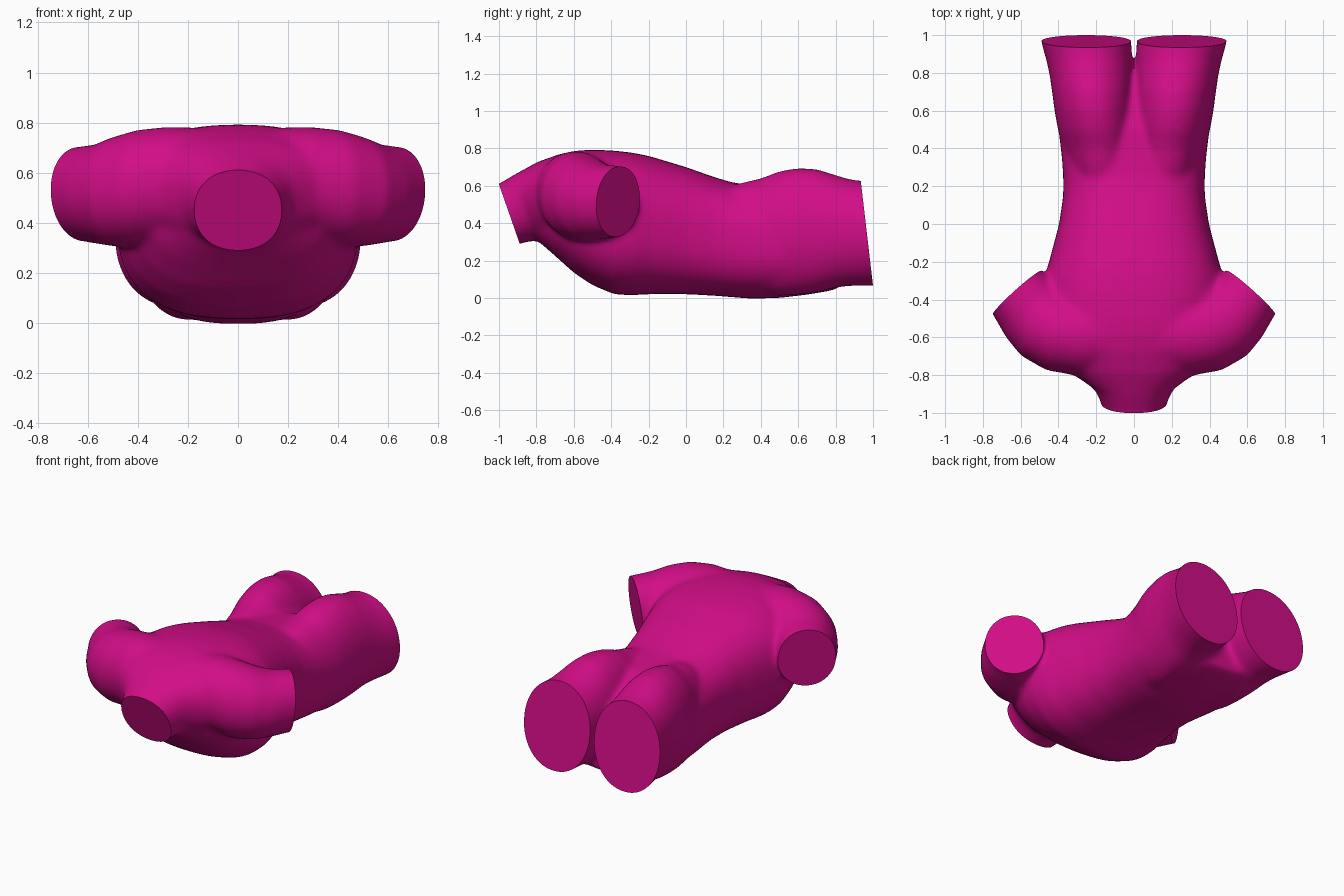
import bpy, bmesh, math
from mathutils import Vector, Matrix

if "Cube" in bpy.data.objects:
    bpy.data.objects.remove(bpy.data.objects["Cube"])

SEG = 48


def frame(direction):
    n = Vector(direction).normalized()
    u = Vector((0, 0, 1)).cross(n).normalized()
    return u, n.cross(u), n


def loft(bm, rings, p=2.0):
    """Closed skin through rings of (centre, direction, half width, half height)."""
    loops = []
    for c, d, ru, rv in rings:
        u, v, _ = frame(d)
        loop = []
        for i in range(SEG):
            a = math.tau * i / SEG
            ca, sa = math.cos(a), math.sin(a)
            x = math.copysign(abs(ca) ** (2 / p), ca) * ru
            y = math.copysign(abs(sa) ** (2 / p), sa) * rv
            loop.append(bm.verts.new(Vector(c) + u * x + v * y))
        loops.append(loop)
    for a, b in zip(loops, loops[1:]):
        for i in range(SEG):
            j = (i + 1) % SEG
            bm.faces.new((a[i], a[j], b[j], b[i]))
    bm.faces.new(loops[0][::-1])
    bm.faces.new(loops[-1])


def cutter(name, centre, direction, wide, high, deep=0.4):
    """Box whose near face lies on the cut plane."""
    u, v, n = frame(direction)
    bm = bmesh.new()
    bmesh.ops.create_cube(bm, size=1)
    rot = Matrix((u, v, n)).transposed().to_4x4()
    m = Matrix.Translation(Vector(centre) + n * deep / 2) @ rot @ Matrix.Diagonal((wide, high, deep, 1))
    bm.transform(m)
    me = bpy.data.meshes.new(name)
    bm.to_mesh(me)
    bm.free()
    ob = bpy.data.objects.new(name, me)
    bpy.context.collection.objects.link(ob)
    ob.hide_render = True
    return ob


bm = bmesh.new()

# trunk: y, half width, top, bottom
trunk = [(-0.82, 0.22, 0.69, 0.33), (-0.70, 0.37, 0.76, 0.225), (-0.60, 0.43, 0.787, 0.135),
         (-0.50, 0.468, 0.793, 0.068), (-0.38, 0.485, 0.788, 0.018), (-0.28, 0.475, 0.776, 0.015),
         (-0.20, 0.45, 0.76, 0.02), (0.0, 0.397, 0.70, 0.02), (0.15, 0.375, 0.647, 0.012),
         (0.25, 0.375, 0.617, 0.004), (0.35, 0.382, 0.605, -0.004), (0.50, 0.40, 0.59, 0.0),
         (0.65, 0.40, 0.53, 0.018), (0.78, 0.36, 0.46, 0.04), (0.83, 0.27, 0.38, 0.06)]
loft(bm, [((0, y, (t + b) / 2), (0, 1, 0), w, (t - b) / 2) for y, w, t, b in trunk], 2.55)

# neck
loft(bm, [((0, -1.09, 0.40), (0, -0.944, -0.33), 0.17, 0.165),
          ((0, -0.945, 0.45), (0, -0.944, -0.33), 0.172, 0.17),
          ((0, -0.86, 0.485), (0, -0.95, -0.3), 0.215, 0.185),
          ((0, -0.77, 0.525), (0, -1, -0.1), 0.36, 0.205),
          ((0, -0.66, 0.56), (0, -1, 0), 0.47, 0.215)], 2.2)

for s in (-1, 1):
    # shoulder and arm stump
    loft(bm, [((0.03 * s, -0.58, 0.57), (s, 0, 0), 0.20, 0.205),
              ((0.28 * s, -0.59, 0.562), (s, 0.05, 0), 0.215, 0.222),
              ((0.40 * s, -0.57, 0.54), (0.95 * s, 0.3, 0), 0.215, 0.232),
              ((0.485 * s, -0.52, 0.525), (0.84 * s, 0.54, 0), 0.211, 0.22),
              ((0.55 * s, -0.45, 0.515), (0.75 * s, 0.65, 0), 0.197, 0.20),
              ((0.622 * s, -0.36, 0.515), (0.67 * s, 0.745, -0.09), 0.172, 0.19),
              ((0.69 * s, -0.28, 0.512), (0.67 * s, 0.745, -0.09), 0.165, 0.187)], 2.05)
    # shoulder blade fill behind the armpit
    loft(bm, [((0.30 * s, -0.60, 0.56), (0, 1, 0), 0.2, 0.2),
              ((0.30 * s, -0.42, 0.52), (0, 1, 0), 0.2, 0.2),
              ((0.28 * s, -0.25, 0.50), (0, 1, 0), 0.17, 0.18)])
    # buttock and thigh
    loft(bm, [((0.17 * s, 0.20, 0.335), (0, 1, 0), 0.14, 0.25),
              ((0.175 * s, 0.30, 0.335), (0, 1, 0), 0.17, 0.283),
              ((0.185 * s, 0.40, 0.332), (0, 1, 0), 0.19, 0.308),
              ((0.20 * s, 0.50, 0.345), (0, 1, 0), 0.203, 0.334),
              ((0.21 * s, 0.60, 0.356), (0, 1, 0), 0.211, 0.34),
              ((0.217 * s, 0.70, 0.359), (0, 1, 0), 0.217, 0.331),
              ((0.226 * s, 0.79, 0.357), (0, 1, 0), 0.221, 0.304),
              ((0.237 * s, 0.87, 0.35), (0, 1, 0), 0.228, 0.286),
              ((0.252 * s, 0.97, 0.345), (0.08 * s, 1, 0.1), 0.237, 0.282),
              ((0.270 * s, 1.10, 0.345), (0.08 * s, 1, 0.1), 0.239, 0.282)], 2.08)

bmesh.ops.recalc_face_normals(bm, faces=bm.faces)
me = bpy.data.meshes.new("torso")
bm.to_mesh(me)
bm.free()
torso = bpy.data.objects.new("torso", me)
bpy.context.collection.objects.link(torso)

# blend parts into one skin
remesh = torso.modifiers.new("blend", 'REMESH')
remesh.mode = 'VOXEL'
remesh.voxel_size = 0.012
smooth = torso.modifiers.new("soften", 'SMOOTH')
smooth.factor = 0.5
smooth.iterations = 36

# flat cuts at neck, thighs and arms
cutters = [cutter("neck_cut", (0, -0.945, 0.45), (0, -0.944, -0.33), 1, 0.6),
           cutter("thigh_cut", (0, 0.967, 0.347), (0, 0.993, 0.116), 1.4, 1)]
for s in (-1, 1):
    cutters.append(cutter("arm_cut", (0.682 * s, -0.421, 0.515), (0.67 * s, 0.745, -0.09), 0.53, 0.6))
for c in cutters:
    b = torso.modifiers.new(c.name, 'BOOLEAN')
    b.operation = 'DIFFERENCE'
    b.solver = 'EXACT'
    b.object = c

deps = bpy.context.evaluated_depsgraph_get()
final = bpy.data.meshes.new_from_object(torso.evaluated_get(deps))
torso.modifiers.clear()
torso.data = final
for c in cutters:
    bpy.data.objects.remove(c)

mat = bpy.data.materials.new("magenta")
mat.diffuse_color = (0.64, 0.004, 0.24, 1)
mat.use_nodes = True
mat.node_tree.nodes["Principled BSDF"].inputs["Base Color"].default_value = mat.diffuse_color
final.materials.clear()
final.materials.append(mat)

bpy.ops.object.select_all(action='DESELECT')
torso.select_set(True)
bpy.context.view_layer.objects.active = torso
bpy.ops.object.shade_smooth_by_angle(angle=math.radians(35))
